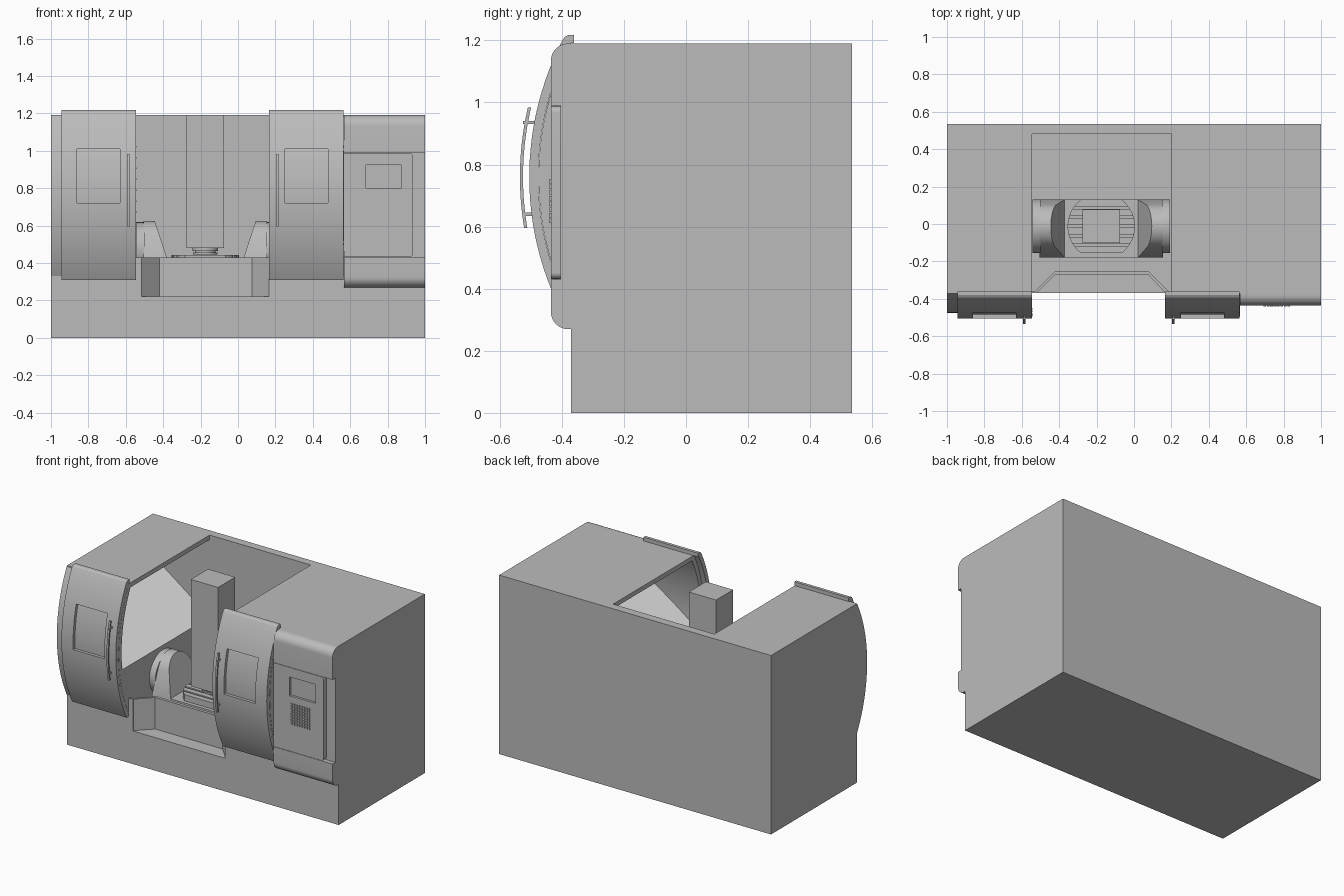
import bpy, bmesh
from math import sin, cos, asin, pi, radians
from mathutils import Matrix, Vector

if "Cube" in bpy.data.objects:
    bpy.data.objects.remove(bpy.data.objects["Cube"])


def material(name, value):
    m = bpy.data.materials.new(name)
    m.use_nodes = True
    m.diffuse_color = (value, value, value, 1)
    m.node_tree.nodes["Principled BSDF"].inputs["Base Color"].default_value = (value, value, value, 1)
    return m


GREY = material("machine grey", 0.5)
LIGHT = material("light sheet metal", 0.8)


def new_object(name, bm):
    bmesh.ops.recalc_face_normals(bm, faces=bm.faces)
    mesh = bpy.data.meshes.new(name)
    bm.to_mesh(mesh)
    bm.free()
    mesh.materials.append(GREY)
    ob = bpy.data.objects.new(name, mesh)
    bpy.context.collection.objects.link(ob)
    return ob


def prism(name, pts, axis, a, b):
    """Extrude a 2D outline along the x, y or z axis from a to b."""
    place = {"x": lambda p, t: (t, p[0], p[1]),
             "y": lambda p, t: (p[0], t, p[1]),
             "z": lambda p, t: (p[0], p[1], t)}[axis]
    bm = bmesh.new()
    low = [bm.verts.new(place(p, a)) for p in pts]
    high = [bm.verts.new(place(p, b)) for p in pts]
    bm.faces.new(low)
    bm.faces.new(high)
    for i in range(len(pts)):
        j = (i + 1) % len(pts)
        bm.faces.new((low[i], low[j], high[j], high[i]))
    return new_object(name, bm)


def box(name, x0, x1, y0, y1, z0, z1):
    return prism(name, [(x0, y0), (x1, y0), (x1, y1), (x0, y1)], "z", z0, z1)


def cylinder(name, r, axis, centre, a, b, n=48):
    u, v = centre
    return prism(name, [(u + r * cos(2 * pi * i / n), v + r * sin(2 * pi * i / n)) for i in range(n)], axis, a, b)


def corner(u, v, r, start, n=8):
    return [(u + r * cos(start + i * pi / 2 / n), v + r * sin(start + i * pi / 2 / n)) for i in range(n + 1)]


def combine(ob, other, op="DIFFERENCE"):
    mod = ob.modifiers.new("combine", "BOOLEAN")
    mod.operation, mod.solver, mod.object = op, "EXACT", other
    deps = bpy.context.evaluated_depsgraph_get()
    mesh = bpy.data.meshes.new_from_object(ob.evaluated_get(deps))
    ob.modifiers.clear()
    ob.data = mesh
    mesh.materials.clear()
    mesh.materials.append(GREY)
    bpy.data.objects.remove(other)
    return ob


def smooth(ob):
    bpy.ops.object.select_all(action="DESELECT")
    ob.select_set(True)
    bpy.context.view_layer.objects.active = ob
    bpy.ops.object.shade_smooth_by_angle(angle=radians(25))


# The curved front shares one centre line
CY, CZ = 0.455, 0.76


def front_arc(r, z0, z1, n=28):
    a0, a1 = asin((z0 - CZ) / r), asin((z1 - CZ) / r)
    return [(CY - r * cos(a0 + (a1 - a0) * i / n), CZ + r * sin(a0 + (a1 - a0) * i / n)) for i in range(n + 1)]


def arc_band(name, r0, r1, z0, z1, x0, x1):
    return prism(name, front_arc(r1, z0, z1) + front_arc(r0, z0, z1)[::-1], "x", x0, x1)


LEFT, RIGHT, BACK = -0.545, 0.2, 0.48     # working space

# Enclosure with bulging front skins
body = box("enclosure", -1, 1, -0.37, 0.535, 0, 1.19)
for x0, x1 in ((-1, LEFT), (RIGHT, 0.566)):
    skin = prism("skin", front_arc(0.93, 0.32, 1.185) + [(-0.2, 1.185), (-0.2, 0.32)], "x", x0, x1)
    combine(body, skin, "UNION")

# Hollow under the roof with sloping sheets on both sides
hollow = prism("hollow", [(LEFT, 0.645), (RIGHT, 0.645), (0.625, 0.95), (0.625, 1.16),
                          (-0.97, 1.16), (-0.97, 0.95)], "y", -0.8, BACK)
inside = prism("inside", front_arc(0.9, 0.4, 1.18) + [(0.6, 1.18), (0.6, 0.4)], "x", -1.2, 1.2)
combine(body, combine(hollow, inside, "INTERSECT"))

# Opening to the front and the top, then the pit and the front niche
combine(body, box("opening", LEFT, RIGHT, -0.8, BACK, 0.43, 1.4))
combine(body, prism("pit", [(LEFT, -0.36), (-0.53, -0.36), (-0.42, -0.25), (0.075, -0.25), (0.185, -0.36),
                            (RIGHT, -0.36), (RIGHT, BACK), (LEFT, BACK)], "z", 0.2, 0.6))
combine(body, prism("niche", [(-0.515, -0.6), (-0.515, -0.365), (-0.42, -0.27), (0.075, -0.27),
                              (0.165, -0.365), (0.165, -0.6)], "z", 0.22, 0.5))
body.data.materials.append(LIGHT)
for f in body.data.polygons:
    if abs(f.normal.x) > 0.3 and f.normal.z > 0.3:
        f.material_index = 1
smooth(body)

# Sliding doors with recessed windows, handles and edge bolts
for side, x in (("right", -0.945), ("left", 0.165)):
    outline = (front_arc(0.96, 0.31, 1.195) + [(-0.392, 1.21), (-0.38, 1.217), (-0.36, 1.217), (-0.36, 1.192)]
               + front_arc(0.931, 0.31, 1.192)[::-1])
    door = prism(side + "_door", outline, "x", x, x + 0.4)
    combine(door, arc_band("window", 0.94, 1.1, 0.72, 1.01, x + 0.085, x + 0.315))
    smooth(door)
    hx = -0.587 if side == "right" else 0.21
    smooth(arc_band(side + "_handle", 0.98, 0.99, 0.595, 0.983, hx - 0.006, hx + 0.006))
    for i, z in enumerate((0.64, 0.935)):
        box(f"{side}_handle_post_{i}", hx - 0.005, hx + 0.005, -0.525, -0.48, z - 0.005, z + 0.005)
    for i in range(10):
        a = radians(-16 + i * 32 / 9)
        y, z = CY - 0.945 * cos(a), CZ + 0.945 * sin(a)
        cylinder(f"{side}_door_bolt_{i}", 0.004, "x", (y, z), x + 0.39, x + 0.402, 8)

# Control cabinet with a recessed band
r = 0.055
outline = ([(-0.365, 0.27)] + corner(-0.435 + r, 0.27 + r, r, pi)[::-1]
           + corner(-0.435 + r, 1.19 - r, r, pi / 2)[::-1] + [(-0.365, 1.19)])
cabinet = prism("control_cabinet", outline, "x", 0.567, 1)
combine(cabinet, box("band", 0.5, 1.1, -0.5, -0.405, 0.43, 0.99))
smooth(cabinet)

# Control panel, screen recess and keypad
r = 0.02
outline = [(0.567, 0.432)] + corner(0.935 - r, 0.432 + r, r, -pi / 2) + corner(0.935 - r, 0.988 - r, r, 0) + [(0.567, 0.988)]
panel = prism("control_panel", outline, "y", -0.435, -0.4)
combine(panel, box("screen", 0.685, 0.875, -0.5, -0.42, 0.8, 0.925))
smooth(panel)
bm = bmesh.new()
for i in range(8):
    for j in range(8):
        spot = Vector((0.699 + i * 0.0182, -0.437, 0.619 + j * 0.0182))
        bmesh.ops.create_cube(bm, size=1, matrix=Matrix.Translation(spot) @ Matrix.Diagonal((0.014, 0.008, 0.014, 1)))
new_object("keypad", bm)

# Spindle column and stepped nose
SX, SY = -0.175, -0.0125
box("spindle_column", SX - 0.1, SX + 0.1, SY - 0.09, SY + 0.09, 0.48, 1.19)
for i, (rad, z0, z1) in enumerate(((0.068, 0.465, 0.482), (0.055, 0.455, 0.466), (0.065, 0.445, 0.456))):
    smooth(cylinder(f"spindle_nose_{i}", rad, "z", (SX, SY), z0, z1))

# Tilting cradle: hubs, tapered arms and base
arm_outline = ([(-0.18, 0.3), (-0.18, 0.4)]
               + [(SY + 0.12 * cos(t), 0.505 + 0.12 * sin(t)) for t in [pi * (0.9 - 0.05 * i) for i in range(17)]]
               + [(0.13, 0.4), (0.13, 0.3)])
for side, s in (("right", -1), ("left", 1)):
    arm = prism(side + "_cradle_arm", arm_outline, "x", SX + s * 0.27, SX + s * 0.33)
    for v in arm.data.vertices:
        if abs(v.co.x - SX) < 0.3:
            v.co.x -= s * (0.625 - v.co.z) * 0.33
    smooth(arm)
    ends = sorted((SX + s * 0.325, SX + s * 0.368))
    smooth(cylinder(side + "_cradle_hub", 0.143, "x", (SY, 0.475), ends[0], ends[1]))
box("cradle_base", SX - 0.33, SX + 0.33, -0.18, 0.13, 0.28, 0.4)

# Round work table, trimmed front and back, with slots
table = cylinder("work_table", 0.18, "z", (SX, SY), 0.39, 0.442, 64)
combine(table, box("trim", -0.5, 0.2, SY - 0.143, SY + 0.143, 0.3, 0.5), "INTERSECT")
for i in range(-2, 3):
    y = SY + i * 0.05
    combine(table, box("slot", -0.5, 0.2, y - 0.007, y + 0.007, 0.425, 0.5))
smooth(table)
